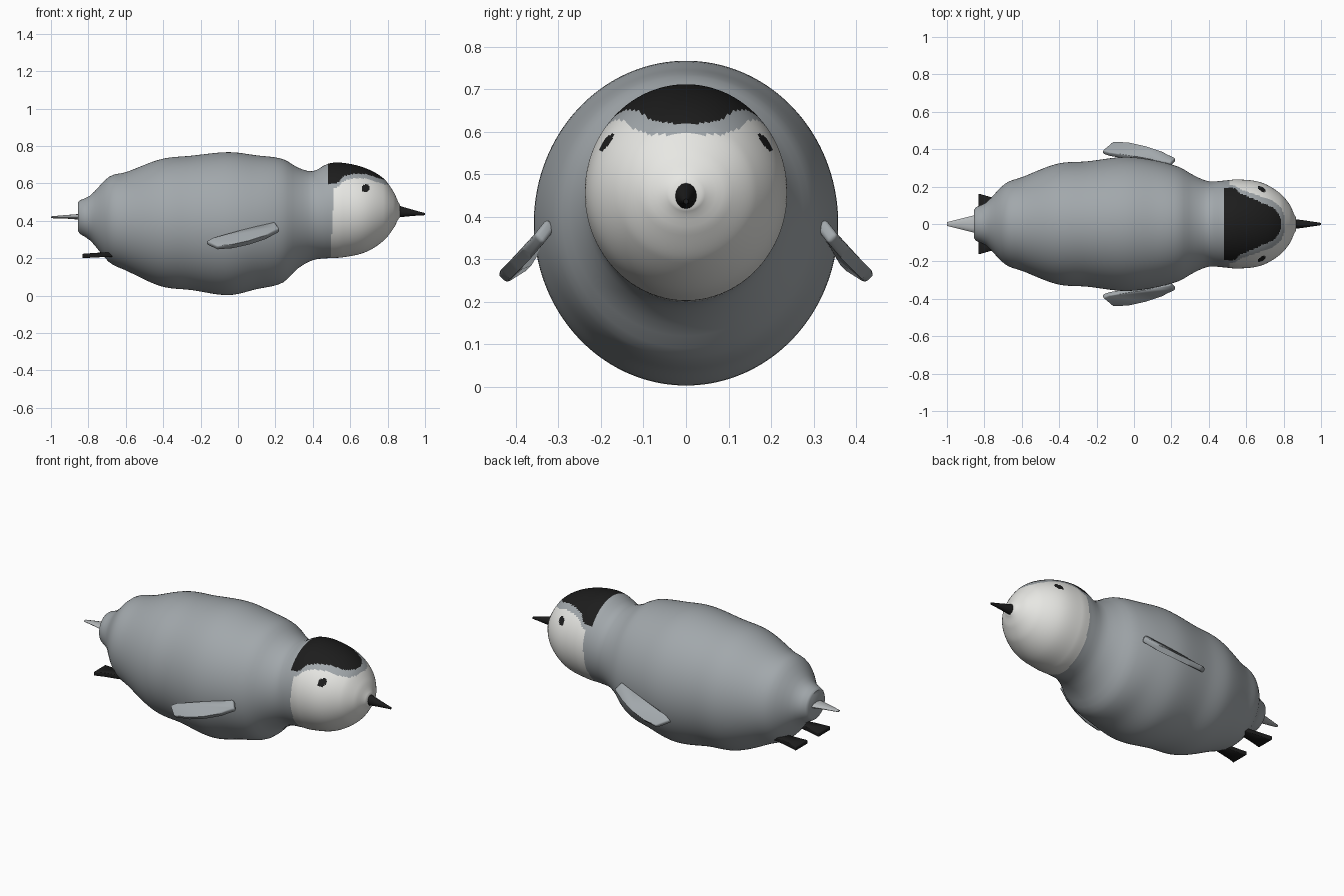
import bpy
import bmesh
from math import sin, cos, tau
from mathutils import Vector

if "Cube" in bpy.data.objects:
    bpy.data.objects.remove(bpy.data.objects["Cube"], do_unlink=True)


def make_material(name, colour):
    material = bpy.data.materials.new(name)
    material.use_nodes = True
    material.diffuse_color = (*colour, 1)
    material.node_tree.nodes["Principled BSDF"].inputs["Base Color"].default_value = (*colour, 1)
    return material


grey = make_material("down grey", (0.36, 0.39, 0.41))
white = make_material("face white", (0.8, 0.8, 0.77))
black = make_material("black", (0.012, 0.012, 0.012))
pale = make_material("tail pale grey", (0.46, 0.48, 0.49))


def finish(name, bm, materials, angle=0.7):
    """Turn a bmesh into a smooth shaded object with the given materials."""
    bmesh.ops.recalc_face_normals(bm, faces=bm.faces)
    mesh = bpy.data.meshes.new(name)
    bm.to_mesh(mesh)
    bm.free()
    for material in materials:
        mesh.materials.append(material)
    obj = bpy.data.objects.new(name, mesh)
    bpy.context.collection.objects.link(obj)
    bpy.ops.object.select_all(action="DESELECT")
    bpy.context.view_layer.objects.active = obj
    obj.select_set(True)
    bpy.ops.object.shade_smooth_by_angle(angle=angle)
    return obj


def loft(rings, sides):
    """Skin elliptical rings given as (x, half width, top, bottom)."""
    bm = bmesh.new()
    loops = []
    for x, width, top, bottom in rings:
        middle, height = (top + bottom) / 2, (top - bottom) / 2
        loops.append([bm.verts.new((x, width * sin(tau * i / sides),
                                    middle + height * cos(tau * i / sides)))
                      for i in range(sides)])
    for a, b in zip(loops, loops[1:]):
        for i in range(sides):
            j = (i + 1) % sides
            bm.faces.new((a[i], a[j], b[j], b[i]))
    bm.faces.new(loops[0])
    bm.faces.new(loops[-1])
    return bm


def smooth_rings(keys, step):
    """Interpolate key rings along x with a smooth cubic."""
    keys = [Vector(k) for k in keys]
    slopes = []
    for i in range(len(keys)):
        a, b = keys[max(i - 1, 0)], keys[min(i + 1, len(keys) - 1)]
        slopes.append((b - a) / (b[0] - a[0]))
    rings = []
    for i in range(len(keys) - 1):
        p, q = keys[i], keys[i + 1]
        span = q[0] - p[0]
        fine = step if p[0] > 0.44 else step * 4
        count = max(2, round(span / fine))
        for n in range(count):
            t = n / count
            rings.append(p * (2 * t**3 - 3 * t**2 + 1) + q * (3 * t**2 - 2 * t**3)
                         + (slopes[i] * (t**3 - 2 * t**2 + t)
                            + slopes[i + 1] * (t**3 - t**2)) * span)
    return rings + [keys[-1]]


def lerp_curve(points, x):
    for (x0, z0), (x1, z1) in zip(points, points[1:]):
        if x <= x1:
            return z0 + (z1 - z0) * max(0, (x - x0) / (x1 - x0))
    return points[-1][1]


# Body and head in one skin: x, half width, top, bottom
body_keys = [
    (-0.855, 0.075, 0.5, 0.345), (-0.845, 0.09, 0.51, 0.33),
    (-0.79, 0.115, 0.535, 0.295), (-0.69, 0.215, 0.635, 0.18),
    (-0.6, 0.25, 0.66, 0.135), (-0.41, 0.322, 0.73, 0.05),
    (-0.25, 0.335, 0.748, 0.03), (-0.05, 0.358, 0.767, 0.003),
    (0.1, 0.342, 0.75, 0.035), (0.24, 0.305, 0.73, 0.07),
    (0.32, 0.26, 0.685, 0.145), (0.4, 0.228, 0.665, 0.19),
    (0.48, 0.232, 0.705, 0.2), (0.56, 0.238, 0.71, 0.205),
    (0.68, 0.222, 0.682, 0.232), (0.78, 0.165, 0.625, 0.295),
    (0.835, 0.1, 0.55, 0.365), (0.855, 0.055, 0.505, 0.405),
    (0.866, 0.035, 0.485, 0.42),
]
cap_edge = [(0.475, 0.595), (0.525, 0.6), (0.57, 0.64), (0.62, 0.652),
            (0.69, 0.65), (0.74, 0.632), (0.79, 0.617)]

bm = loft(smooth_rings(body_keys, 0.006), 168)
for face in bm.faces:
    c = face.calc_center_median()
    edge = lerp_curve(cap_edge, c.x)
    eye = ((c.x - 0.682) / 0.022) ** 2 + ((c.z - 0.574) / 0.021) ** 2
    if eye < 1 or (c.x > 0.475 and c.z > edge):
        face.material_index = 2
    elif c.x > 0.495 + 0.05 * (c.z - 0.2) and c.z < edge - 0.024:
        face.material_index = 1
finish("body_and_head", bm, [grey, white, black])

# Beak
finish("beak", loft([(0.85, 0.027, 0.484, 0.417), (0.9, 0.021, 0.469, 0.423),
                     (0.96, 0.012, 0.452, 0.428), (1.0, 0.006, 0.442, 0.43)], 16), [black])

# Tail
finish("tail", loft([(-0.83, 0.052, 0.438, 0.405), (-0.92, 0.03, 0.431, 0.412),
                     (-1.0, 0.01, 0.424, 0.414)], 12), [pale])


def plate(name, outline, offset, material, bevel):
    """Thicken an outline to both sides by an offset, with rounded rims."""
    bm = bmesh.new()
    back = [bm.verts.new(Vector(p) - offset) for p in outline]
    front = [bm.verts.new(Vector(p) + offset) for p in outline]
    bm.faces.new(back)
    bm.faces.new(front)
    for i in range(len(outline)):
        j = (i + 1) % len(outline)
        bm.faces.new((back[i], back[j], front[j], front[i]))
    bmesh.ops.bevel(bm, geom=bm.edges[:], offset=bevel, segments=3,
                    profile=0.5, affect="EDGES")
    finish(name, bm, [material], 0.9)


wing = [(0.195, 0.315, 0.387), (0.1, 0.335, 0.36), (0.0, 0.352, 0.335),
        (-0.13, 0.373, 0.305), (-0.17, 0.383, 0.282), (-0.11, 0.434, 0.254),
        (-0.03, 0.425, 0.264), (0.06, 0.405, 0.284), (0.15, 0.375, 0.314),
        (0.223, 0.345, 0.348)]
foot = [(-0.62, 0.08, 0.222), (-0.74, 0.07, 0.218), (-0.832, 0.05, 0.212),
        (-0.832, 0.163, 0.212), (-0.77, 0.145, 0.216), (-0.62, 0.125, 0.222)]

# Wings and feet, mirrored across the y axis
for side, label in ((-1, "front"), (1, "back")):
    mirrored = [(x, y * side, z) for x, y, z in wing]
    plate(label + "_wing", mirrored, Vector((0, 0.011 * side, 0.0105)), grey, 0.01)
    mirrored = [(x, y * side, z) for x, y, z in foot]
    plate(label + "_foot", mirrored, Vector((0, 0, 0.012)), black, 0.006)
